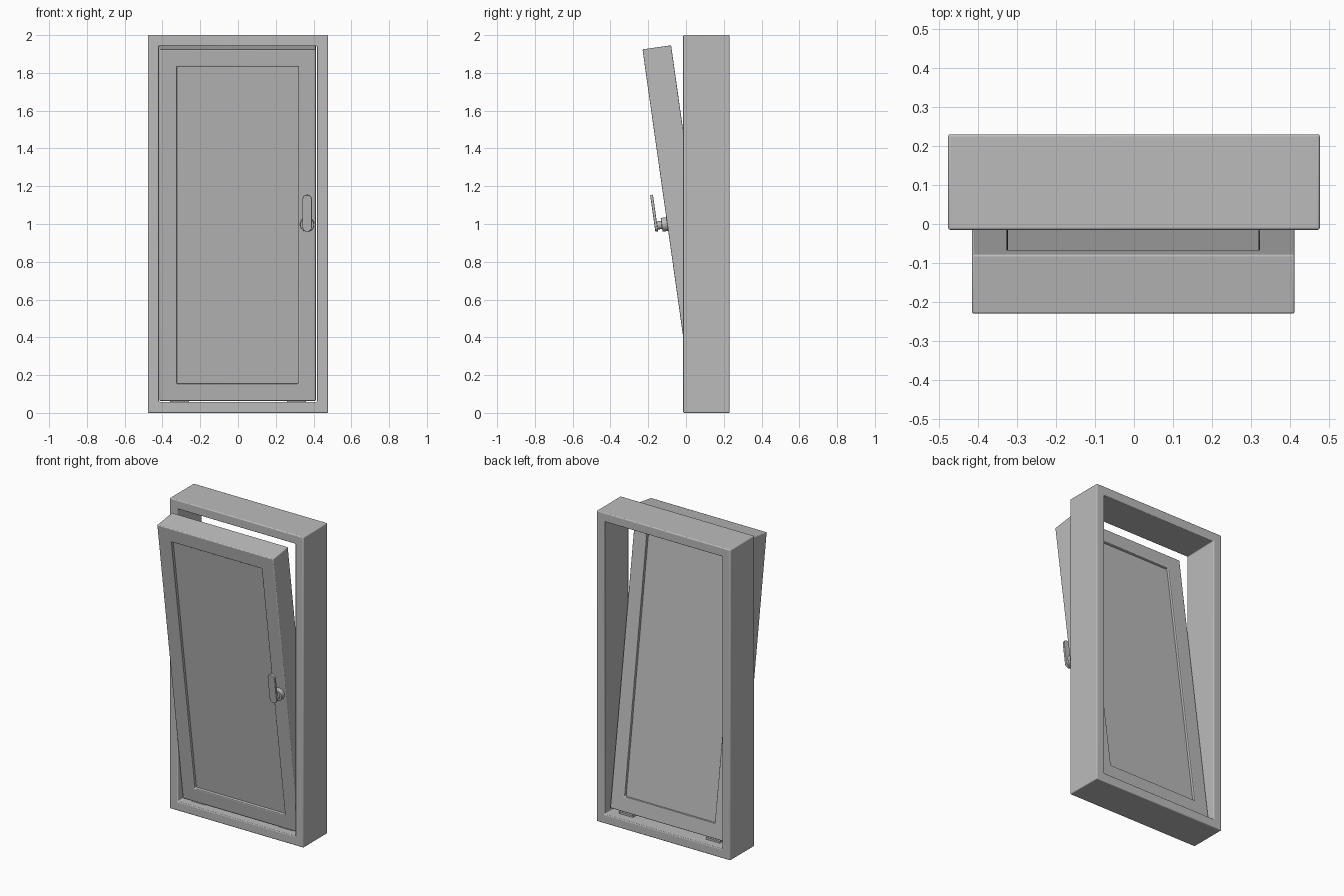
import bpy, bmesh, math
from mathutils import Matrix, Vector

cube = bpy.data.objects.get("Cube")
if cube:
    bpy.data.objects.remove(cube, do_unlink=True)

grey = bpy.data.materials.new("plain grey")
grey.use_nodes = True
grey.diffuse_color = (0.5, 0.5, 0.5, 1)
grey.node_tree.nodes["Principled BSDF"].inputs["Base Color"].default_value = (0.5, 0.5, 0.5, 1)

# The sash hangs on its lower front edge and leans forward
TILT = Matrix.Translation((-0.002, 0.033, 0.063)) @ Matrix.Rotation(math.radians(8.05), 4, 'X')
UPRIGHT = Matrix.Identity(4)


def finish(name, bm, matrix, bevel=0.0):
    bmesh.ops.recalc_face_normals(bm, faces=bm.faces)
    mesh = bpy.data.meshes.new(name)
    bm.to_mesh(mesh)
    bm.free()
    mesh.materials.append(grey)
    obj = bpy.data.objects.new(name, mesh)
    bpy.context.collection.objects.link(obj)
    obj.matrix_world = matrix
    if bevel:
        mod = obj.modifiers.new("soft edges", 'BEVEL')
        mod.width, mod.segments = bevel, 3
        mod.limit_method = 'ANGLE'
    bpy.ops.object.select_all(action='DESELECT')
    obj.select_set(True)
    bpy.context.view_layer.objects.active = obj
    bpy.ops.object.shade_smooth_by_angle(angle=math.radians(35))
    return obj


def box(name, low, high, matrix, bevel=0.0):
    low, high = Vector(low), Vector(high)
    bm = bmesh.new()
    bmesh.ops.create_cube(bm, size=1)
    bmesh.ops.scale(bm, vec=high - low, verts=bm.verts)
    bmesh.ops.translate(bm, vec=(low + high) / 2, verts=bm.verts)
    return finish(name, bm, matrix, bevel)


def ring(name, half, height, front, back, bar, matrix, bevel):
    """Rectangular border with an open middle, standing on its base."""
    bm = bmesh.new()

    def loop(inset, y):
        x, top = half - inset, height - inset
        return [bm.verts.new((px, y, pz)) for px, pz in
                ((-x, inset), (x, inset), (x, top), (-x, top))]

    loops = [loop(0, front), loop(0, back), loop(bar, back), loop(bar, front)]
    for a, b in zip(loops, loops[1:] + loops[:1]):
        for i in range(4):
            j = (i + 1) % 4
            bm.faces.new((a[i], a[j], b[j], b[i]))
    return finish(name, bm, matrix, bevel)


def slab(name, outline, front, back, matrix, bevel=0.0):
    """Flat outline in x and z, given thickness along y."""
    bm = bmesh.new()
    face = bm.faces.new([bm.verts.new((x, front, z)) for x, z in outline])
    out = bmesh.ops.extrude_face_region(bm, geom=[face])
    moved = [v for v in out["geom"] if isinstance(v, bmesh.types.BMVert)]
    bmesh.ops.translate(bm, vec=(0, back - front, 0), verts=moved)
    return finish(name, bm, matrix, bevel)


def capsule(x, low, high, radius, steps=12):
    """Upright rounded outline; equal low and high centres give a circle."""
    points = []
    for centre, start in ((high, 0), (low, math.pi)):
        for i in range(steps):
            a = start + math.pi * (i + (0.5 if low == high else 0)) / (steps if low == high else steps - 1)
            points.append((x + radius * math.cos(a), centre + radius * math.sin(a)))
    return points


# Outer frame
ring("outer_frame", 0.477, 2.0, -0.015, 0.23, 0.058, UPRIGHT, 0.006)

# Tilted sash and its panel, recessed on both sides
ring("sash_frame", 0.414, 1.88, 0, 0.153, 0.092, TILT, 0.005)
box("sash_panel", (-0.328, 0.02, 0.086), (0.328, 0.133, 1.794), TILT)

# Hinge leaves between sill and sash
for side, x in (("right", -0.31), ("left", 0.31)):
    box(f"{side}_hinge", (x - 0.05, 0.04, 0.056), (x + 0.05, 0.17, 0.07), UPRIGHT)

# Handle: rosette, spindle and lever
HX, HZ = 0.368, 0.946
slab("handle_rosette", capsule(HX, HZ, HZ, 0.037), -0.03, 0.002, TILT, 0.003)
slab("handle_spindle", capsule(HX, HZ, HZ, 0.022), -0.056, -0.028, TILT)
slab("handle_lever", capsule(HX, 0.939, 1.086, 0.025), -0.068, -0.053, TILT, 0.003)
